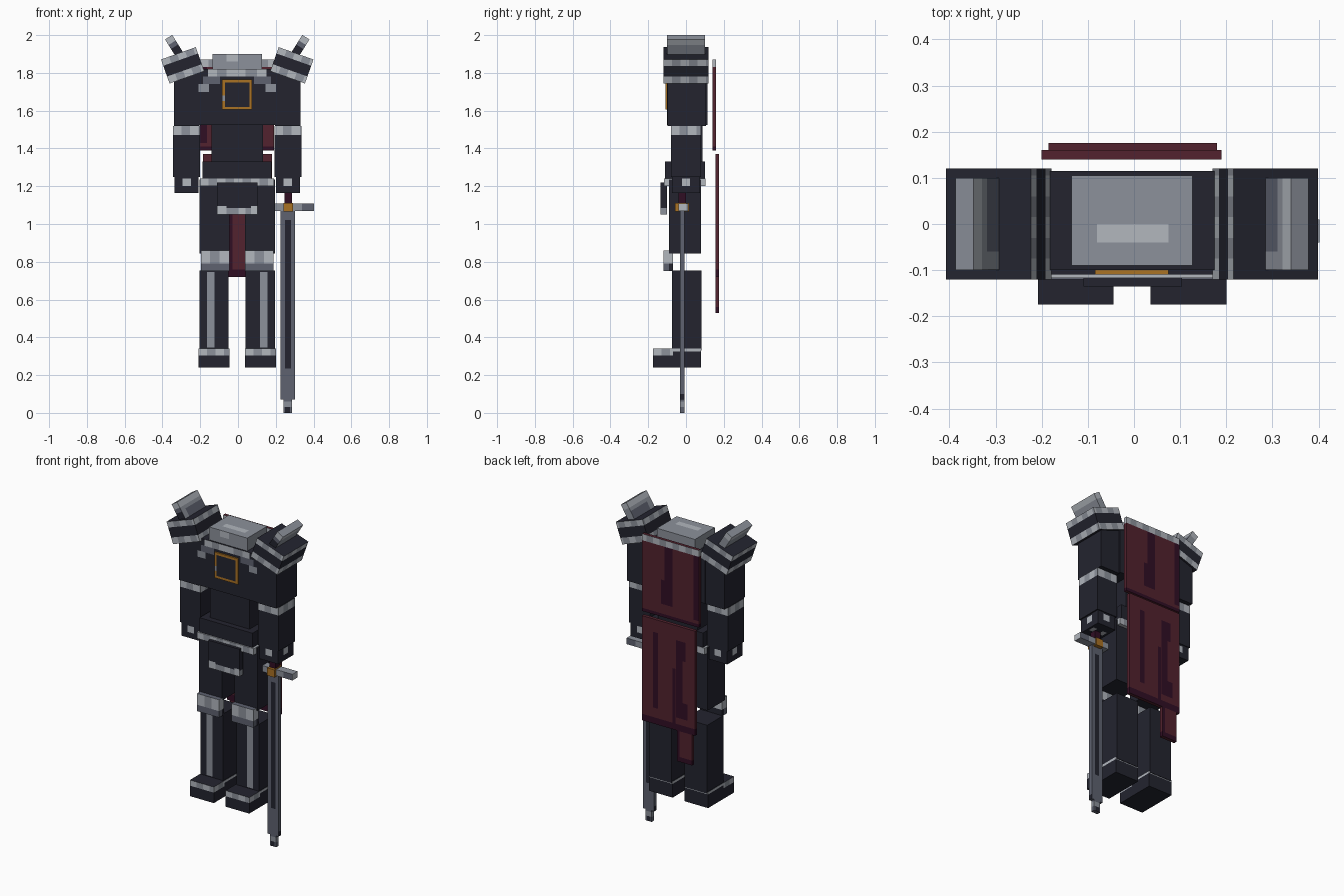
import bpy, bmesh, math
from mathutils import Vector

if "Cube" in bpy.data.objects:
    bpy.data.objects.remove(bpy.data.objects["Cube"])

# ---- flat colours (sRGB picked, stored linear) ----
def material(name, rgb):
    m = bpy.data.materials.new(name)
    lin = [((c / 255 + 0.055) / 1.055) ** 2.4 for c in rgb]
    m.diffuse_color = (*lin, 1)
    m.use_nodes = True
    m.node_tree.nodes["Principled BSDF"].inputs["Base Color"].default_value = m.diffuse_color
    return m

PALETTE = {
    "black_iron": (35, 36, 47), "light_silver": (178, 183, 190),
    "grey_silver": (140, 145, 155), "steel": (94, 98, 112),
    "cloth_red": (82, 34, 46), "dark_red": (48, 14, 36), "gold": (170, 114, 36),
}
MATS = {n: material(n, c) for n, c in PALETTE.items()}
NAMES = list(PALETTE)
DARK, LIGHT, MID, STEEL, RED, WINE, GOLD = NAMES
BIG = 9.0
CX = -0.004  # body centre line


def box(name, x, y, z, mat, patches=(), tilt=0.0, at=(0, 0, 0)):
    """Box from ranges; patches are (xr, yr, zr, colour) regions cut into its faces."""
    rng = (x, y, z)
    bm = bmesh.new()
    bmesh.ops.create_cube(bm, size=1)
    for v in bm.verts:
        v.co = Vector([(r[0] + r[1]) / 2 + v.co[i] * (r[1] - r[0]) for i, r in enumerate(rng)])
    for i in range(3):
        cuts = {round(b, 4) for p in patches if p[i] for b in p[i]}
        for c in cuts:
            if rng[i][0] + 1e-4 < c < rng[i][1] - 1e-4:
                n = Vector((0, 0, 0))
                n[i] = 1
                bmesh.ops.bisect_plane(bm, geom=bm.verts[:] + bm.edges[:] + bm.faces[:],
                                       plane_co=n * c, plane_no=n)
    for f in bm.faces:
        c = f.calc_center_median()
        f.material_index = NAMES.index(mat)
        for p in patches:
            if all(r is None or r[0] + 1e-5 < c[i] < r[1] - 1e-5 for i, r in enumerate(p[:3])):
                f.material_index = NAMES.index(p[3])
    me = bpy.data.meshes.new(name)
    bm.to_mesh(me)
    bm.free()
    for n in NAMES:
        me.materials.append(MATS[n])
    ob = bpy.data.objects.new(name, me)
    ob.location = at
    ob.rotation_euler = (0, tilt, 0)
    bpy.context.collection.objects.link(ob)
    return ob


def trim(zr, x, y, step=0.045):
    """Silver band around the sides with alternating worn segments."""
    out = [(None, None, zr, LIGHT)]
    for i, r in enumerate((x, y)):
        a = r[0] + step
        while a < r[1]:
            seg = [None, None, zr, MID]
            seg[i] = (a, min(a + step, r[1]))
            out.append(tuple(seg))
            a += 2 * step
    return out


def span(s, a, b):
    """Mirrored x range on side s."""
    return tuple(sorted((CX + s * a, CX + s * b)))


# ---- torso ----
chest = [((-0.16, 0.15), (-BIG, -0.099), (1.78, 1.82), LIGHT),
         ((-0.11, -0.06), (-BIG, -0.099), (1.78, 1.82), MID),
         ((0.04, 0.10), (-BIG, -0.099), (1.78, 1.82), MID)]
for s in (1, -1):
    chest += [(span(s, 0.09, 0.18), (-BIG, -0.099), (1.74, 1.78), STEEL),
              (span(s, 0.15, 0.204), (-BIG, -0.099), (1.70, 1.74), MID)]
box("chest", (-0.21, 0.20), (-0.10, 0.115), (1.525, 1.82), DARK, chest)
box("chest_emblem", (-0.085, 0.075), (-0.109, -0.10), (1.605, 1.765), GOLD,
    [((-0.07, 0.06), (-BIG, -0.105), (1.62, 1.75), DARK),
     ((-0.085, -0.07), (-BIG, -0.105), (1.65, 1.68), MID)])
box("neck", (-0.135, 0.127), (-0.09, 0.105), (1.82, 1.90), MID,
    [((-0.08, 0.075), (-0.04, 0.0), (1.89, 2), LIGHT),
     ((-0.06, 0.0), (-BIG, -0.089), (1.86, 1.90), LIGHT)])
box("waist", (-0.14, 0.132), (-0.075, 0.088), (1.32, 1.53), DARK)
box("hips", (-0.187, 0.177), (-0.11, 0.10), (1.235, 1.33), DARK)
bx, by = (-0.20, 0.19), (-0.117, 0.103)
box("belt", bx, by, (1.20, 1.24), LIGHT, trim((1.20, 1.24), bx, by))
box("front_tasset", (-0.11, 0.104), (-0.135, -0.10), (1.05, 1.22), DARK,
    [(None, None, (1.05, 1.085), MID),
     ((-0.11, -0.06), None, (1.05, 1.095), LIGHT),
     ((0.0, 0.04), None, (1.05, 1.085), LIGHT),
     ((0.07, 0.104), None, (1.05, 1.095), LIGHT)])

# ---- limbs and shoulder armour, mirrored ----
for s, side in ((1, "left"), (-1, "right")):
    # arms
    box(side + "_upper_arm", span(s, 0.2, 0.335), (-0.097, 0.107), (1.52, 1.80), DARK)
    x, y = span(s, 0.197, 0.34), (-0.08, 0.08)
    box(side + "_forearm", x, y, (1.25, 1.52), DARK, trim((1.47, 1.52), x, y))
    c = CX + s * 0.268
    box(side + "_hand", span(s, 0.205, 0.332), (-0.075, 0.075), (1.165, 1.25), DARK,
        [((c - 0.022, c + 0.022), None, (1.20, 1.24), LIGHT),
         (None, (-0.022, 0.022), (1.20, 1.24), LIGHT),
         (span(s, 0.22, 0.25), (-0.02, 0.02), (1, 1.17), LIGHT),
         (span(s, 0.29, 0.318), (-0.02, 0.02), (1, 1.17), LIGHT)])
    # pauldron and its raised fin
    x, y = (-0.0975, 0.0975), (-0.12, 0.12)
    box(side + "_pauldron", x, y, (-0.0675, 0.0675), DARK,
        trim((0.032, 0.0675), x, y) + trim((-0.0675, -0.028), x, y),
        tilt=s * math.radians(19.5), at=(CX + s * 0.289, 0, 1.84))
    box(side + "_shoulder_fin", (-0.0225, 0.0225), (-0.10, 0.10), (-0.065, 0.065), MID,
        [(None, None, (0.03, 0.065), LIGHT),
         (None, (-BIG, -0.099), (-0.065, 0.03), STEEL),
         ((-BIG, -0.022) if s > 0 else (0.022, BIG), (-0.06, 0.10), (-0.065, 0.01), STEEL),
         (None, (-BIG, -0.099), (-0.065, 0.005), DARK)],
        tilt=s * math.radians(32), at=(CX + s * 0.329, 0, 1.934))
    # legs
    box(side + "_thigh", span(s, 0.042, 0.2), (-0.09, 0.08), (0.845, 1.235), DARK)
    x = span(s, 0.042, 0.193)
    box(side + "_knee_guard", x, (-0.12, -0.07), (0.75, 0.86), STEEL,
        trim((0.79, 0.86), x, (-0.12, -0.07), 0.05) + [(None, (-0.09, BIG), (0.75, 0.79), DARK)])
    box(side + "_shin", span(s, 0.045, 0.2), (-0.075, 0.083), (0.33, 0.755), DARK,
        [(span(s, 0.12, 0.16), (-BIG, -0.074), (0.345, 0.745), MID)])
    x = span(s, 0.04, 0.204)
    box(side + "_foot", x, (-0.175, 0.08), (0.24, 0.34), DARK,
        trim((0.305, 0.34), x, (-0.175, -0.07))
        + [(None, (-0.07, BIG), (0.24, 0.34), DARK), (None, (-0.07, BIG), (0.325, 0.34), LIGHT)])

# ---- cape: two hanging panels and a torn tail ----
x, y = (-0.20, 0.19), (0.14, 0.16)
box("upper_cape", x, y, (1.39, 1.87), RED,
    [((-0.20, -0.165), None, (1.43, 1.83), WINE),
     ((-0.02, 0.035), None, (1.47, 1.83), WINE),
     ((0.035, 0.06), None, (1.47, 1.62), WINE),
     (None, None, (1.39, 1.41), WINE)] + trim((1.83, 1.87), x, y))
box("lower_cape", (-0.185, 0.18), (0.155, 0.176), (0.72, 1.37), RED,
    [((0.07, 0.105), None, (0.82, 1.29), WINE),
     ((-0.12, -0.055), None, (1.16, 1.28), WINE),
     ((-0.10, -0.055), None, (0.90, 1.16), WINE),
     ((-0.135, -0.055), None, (0.80, 0.90), WINE),
     ((-0.05, -0.03), None, (0.76, 1.1), WINE),
     (None, None, (0.72, 0.76), WINE)])
box("cape_tail", (-0.165, -0.06), (0.155, 0.176), (0.53, 0.72), RED,
    [((-0.08, -0.06), None, (0.53, 0.72), WINE), (None, None, (0.53, 0.56), WINE)])

# ---- sword ----
box("sword_grip", (0.245, 0.285), (-0.04, 0.0), (1.10, 1.20), WINE)
box("sword_guard", (0.195, 0.402), (-0.04, 0.01), (1.07, 1.108), MID,
    [((0.34, 0.402), None, (1.07, 1.108), STEEL), ((0.401, BIG), None, None, LIGHT)])
box("guard_jewel", (0.24, 0.29), (-0.057, 0.015), (1.065, 1.112), GOLD)
box("sword_blade", (0.225, 0.302), (-0.033, -0.009), (0.07, 1.07), STEEL,
    [((0.25, 0.28), (-BIG, -0.03), (0.235, 1.02), DARK),
     ((0.25, 0.28), (-0.01, BIG), (0.235, 1.02), DARK),
     ((-BIG, 0.226), None, (0.07, 0.10), DARK), ((0.301, BIG), None, (0.07, 0.10), DARK)])
box("sword_tip", (0.242, 0.286), (-0.033, -0.009), (0.0, 0.07), STEEL,
    [(None, None, (0.03, 0.06), MID), ((0.25, 0.275), None, (0.0, 0.03), DARK)])
